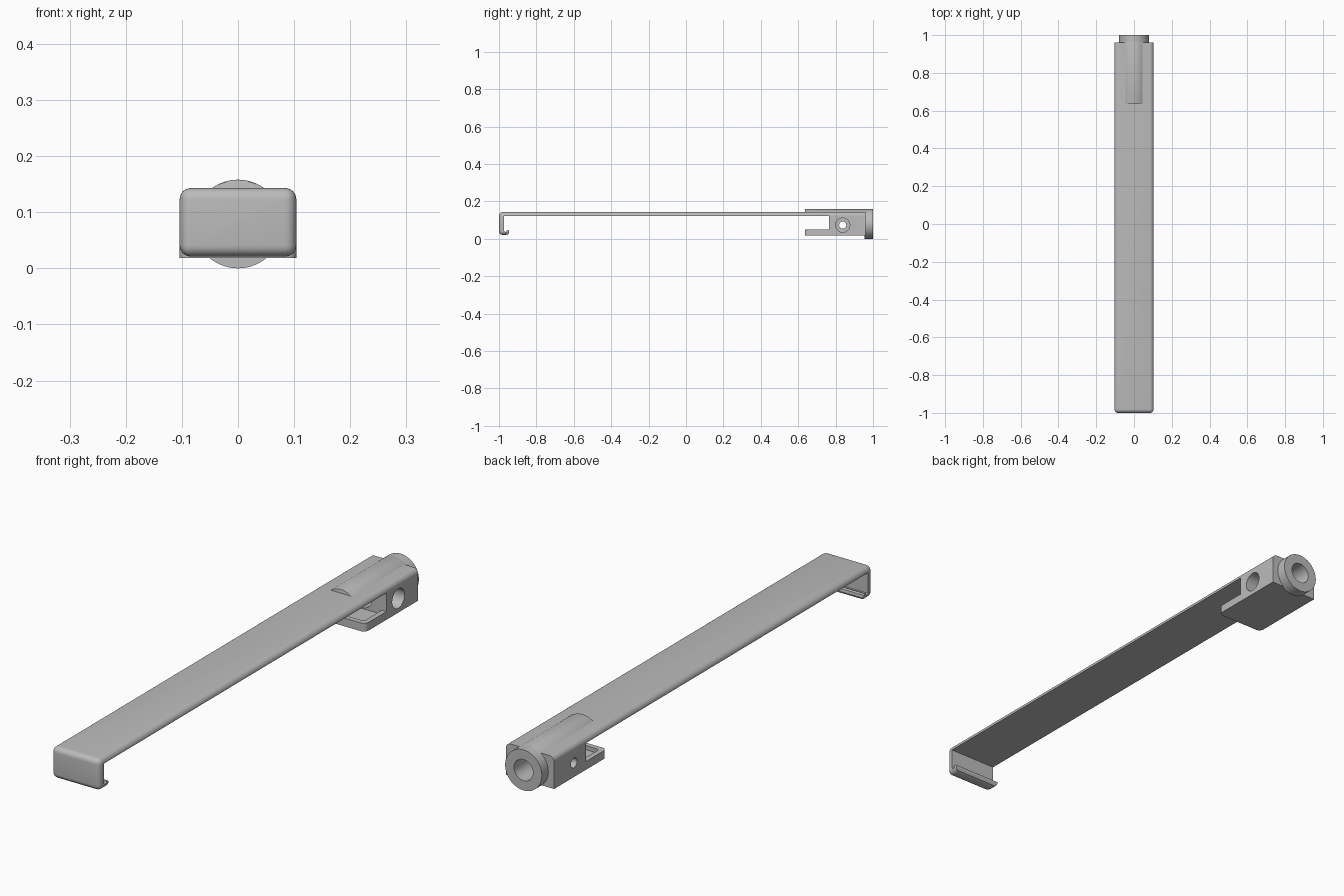
import bpy, bmesh
from math import radians
from mathutils import Matrix, Vector

if "Cube" in bpy.data.objects:
    bpy.data.objects.remove(bpy.data.objects["Cube"])

grey = bpy.data.materials.new("plain_grey")
grey.use_nodes = True
colour = (0.5, 0.5, 0.5, 1)
grey.diffuse_color = colour
grey.node_tree.nodes["Principled BSDF"].inputs["Base Color"].default_value = colour

W = 0.104           # half width of the bar
AXIS_Z = 0.079      # height of the screw axis
TOP, BASE = 0.143, 0.018
ROUND = 0.02


def finish(bm, name):
    bmesh.ops.recalc_face_normals(bm, faces=bm.faces)
    mesh = bpy.data.meshes.new(name)
    bm.to_mesh(mesh)
    bm.free()
    mesh.materials.append(grey)
    obj = bpy.data.objects.new(name, mesh)
    bpy.context.collection.objects.link(obj)
    return obj


def box(name, lo, hi, rule=None, radius=ROUND):
    """Box between two corners; edges picked by the rule are rounded."""
    bm = bmesh.new()
    bmesh.ops.create_cube(bm, size=1)
    lo, hi = Vector(lo), Vector(hi)
    for v in bm.verts:
        v.co = [lo[i] if v.co[i] < 0 else hi[i] for i in range(3)]
    if rule:
        mid = (lo + hi) / 2
        edges = [e for e in bm.edges
                 if rule((e.verts[0].co + e.verts[1].co) / 2 - mid)]
        bmesh.ops.bevel(bm, geom=edges, offset=radius, segments=6,
                        profile=0.5, affect='EDGES')
    return finish(bm, name)


def rod(name, radius, start, end, axis='Y', centre=(0, 0, AXIS_Z)):
    bm = bmesh.new()
    bmesh.ops.create_cone(bm, cap_ends=True, segments=64, radius1=radius,
                          radius2=radius, depth=end - start)
    bm.transform(Matrix.Translation((0, 0, (start + end) / 2)))
    turn = Matrix.Rotation(radians(-90), 4, 'X') if axis == 'Y' else \
        Matrix.Rotation(radians(90), 4, 'Y')
    bm.transform(Matrix.Translation(centre) @ turn)
    return finish(bm, name)


def combine(target, tool, operation):
    mod = target.modifiers.new("cut", 'BOOLEAN')
    mod.object, mod.operation, mod.solver = tool, operation, 'EXACT'
    bpy.context.view_layer.objects.active = target
    bpy.ops.object.modifier_apply(modifier=mod.name)
    bpy.data.objects.remove(tool)


# Long strap with a hooked front end, drawn as a side profile
profile = [(-1, TOP), (0.78, TOP), (0.78, 0.122), (-0.972, 0.122),
           (-0.972, 0.042), (-0.967, 0.037), (-0.961, 0.037), (-0.957, 0.047),
           (-0.951, 0.048), (-0.946, 0.044), (-0.945, 0.034),
           (-0.95, 0.025), (-0.96, 0.021), (-1, 0.021)]
bm = bmesh.new()
face = bm.faces.new([bm.verts.new((-W, y, z)) for y, z in profile])
side = bmesh.ops.extrude_face_region(bm, geom=[face])["geom"]
bmesh.ops.translate(bm, vec=(2 * W, 0, 0),
                    verts=[v for v in side if isinstance(v, bmesh.types.BMVert)])
strap = finish(bm, "strap_with_hook")
envelope = box("rounding_envelope", (-W, -1, 0.021), (W, 1.1, TOP), lambda m: True)
combine(strap, envelope, 'INTERSECT')

# Clamp block at the back, rounded along its two top edges
block = box("clamp_block", (-W, 0.765, BASE), (W, 0.96, TOP),
            lambda m: m.z > 0.01 and abs(m.x) > 0.01)

# Lower jaw: shallow tray with rounded front corners
jaw = box("lower_jaw", (-W, 0.635, BASE), (W, 0.77, 0.05),
          lambda m: m.y < -0.01 and abs(m.x) > 0.01)
tray = box("tray_cutter", (-W + 0.02, 0.655, 0.034), (W - 0.02, 0.9, 0.1),
           lambda m: m.y < -0.01 and abs(m.x) > 0.01, 0.01)
combine(jaw, tray, 'DIFFERENCE')

# Raised ridge on top: the upper slice of the screw housing
ridge = rod("top_ridge", 0.079, 0.635, 0.97)
slice_box = box("ridge_slice", (-W, 0.6, 0.13), (W, 0.98, 0.2))
combine(ridge, slice_box, 'INTERSECT')
bevel = ridge.modifiers.new("soft_front", 'BEVEL')
bevel.width, bevel.segments, bevel.angle_limit = 0.006, 3, radians(50)
bpy.context.view_layer.objects.active = ridge
bpy.ops.object.modifier_apply(modifier=bevel.name)

# Round collar at the back end
collar = rod("collar", 0.079, 0.955, 1.0)

# Screw bore through collar and block
for part in (block, collar):
    combine(part, rod("bore_cutter", 0.041, 0.7, 1.1), 'DIFFERENCE')

# Cross hole: wide on the left, narrow on the right
hole = (0, 0.838, 0.073)
combine(block, rod("wide_hole_cutter", 0.038, 0.05, 0.2, 'X', hole), 'DIFFERENCE')
combine(block, rod("narrow_hole_cutter", 0.019, -0.2, 0.1, 'X', hole), 'DIFFERENCE')

# Smooth the rounded surfaces, keep the edges crisp
for part in (strap, block, jaw, ridge, collar):
    bpy.ops.object.select_all(action='DESELECT')
    part.select_set(True)
    bpy.context.view_layer.objects.active = part
    bpy.ops.object.shade_smooth_by_angle(angle=radians(30))
